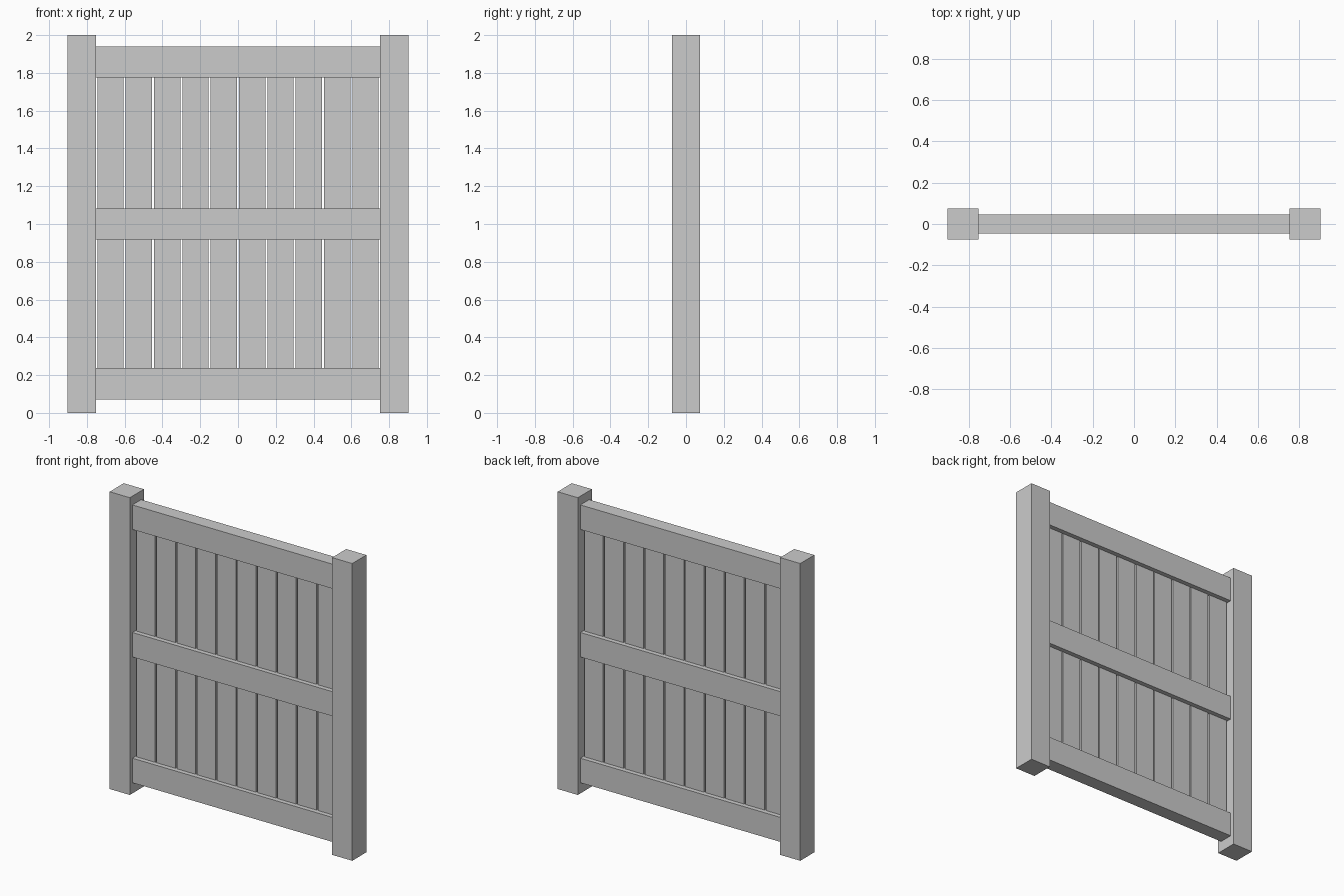
import bpy

if "Cube" in bpy.data.objects:
    bpy.data.objects.remove(bpy.data.objects["Cube"])


def box(name, center, size):
    """Add a box of the given full size, with the size baked into its mesh."""
    bpy.ops.mesh.primitive_cube_add(size=1, location=center)
    ob = bpy.context.object
    ob.name = name
    for v in ob.data.vertices:
        v.co = [c * s for c, s in zip(v.co, size)]
    return ob


POST, INNER = 0.15, 0.753
RAIL_H, RAIL_D = 0.165, 0.094
SLATS, PITCH, SLAT_W, SLAT_D = 10, 0.15, 0.139, 0.032

# square corner posts
for side, label in ((-1, "left"), (1, "right")):
    box(f"{label}_post", (side * (INNER + POST / 2), 0, 1), (POST, POST, 2))

# horizontal rails
rails = {"bottom": 0.154, "middle": 1.0, "top": 1.858}
for label, z in rails.items():
    box(f"{label}_rail", (0, 0, z), (2 * INNER, RAIL_D, RAIL_H))

# vertical slats, tucked into the rails
z0, z1 = rails["bottom"], rails["top"]
for i in range(SLATS):
    x = (i - (SLATS - 1) / 2) * PITCH
    box(f"slat_{i + 1}", (x, 0, (z0 + z1) / 2), (SLAT_W, SLAT_D, z1 - z0))
